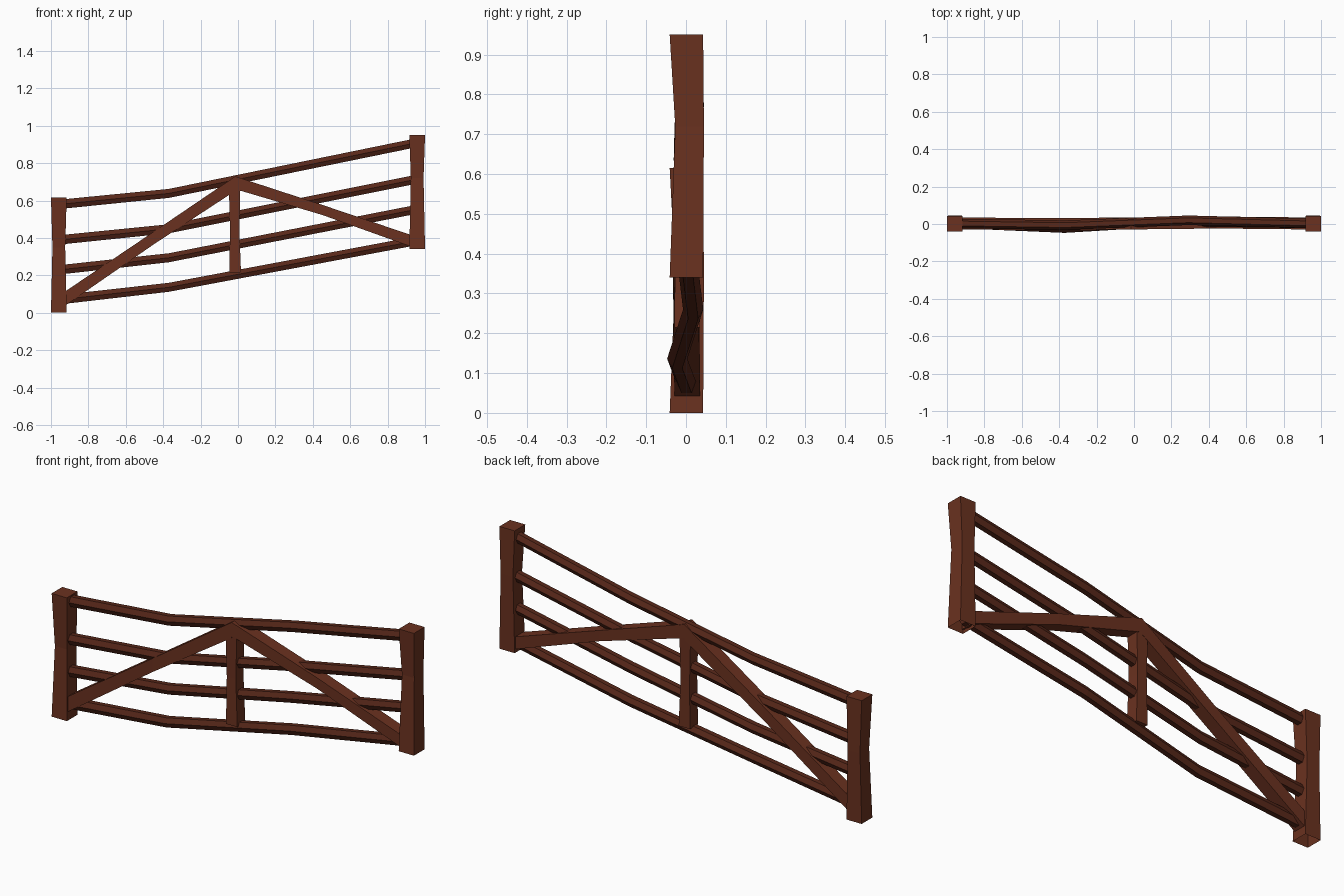
import bpy, bmesh, math
from mathutils import Vector

cube = bpy.data.objects.get("Cube")
if cube:
    bpy.data.objects.remove(cube, do_unlink=True)


def make_material(name, colour):
    mat = bpy.data.materials.new(name)
    mat.diffuse_color = colour
    mat.use_nodes = True
    mat.node_tree.nodes["Principled BSDF"].inputs["Base Color"].default_value = colour
    return mat


plank_wood = make_material("red_brown_wood", (0.145, 0.031, 0.014, 1))
rail_wood = make_material("dark_brown_wood", (0.098, 0.021, 0.010, 1))

X, Y, Z = Vector((1, 0, 0)), Vector((0, 1, 0)), Vector((0, 0, 1))


def sweep(name, stations, across, mat=plank_wood, sides=4, open_start=False):
    """Skin rings of (centre, half width, half depth) into a beam."""
    bm = bmesh.new()
    grow = 1 / math.cos(math.pi / sides)
    rings = []
    for centre, width, depth in stations:
        ring = []
        for i in range(sides):
            a = math.tau * (i + 0.5) / sides
            offset = across * math.cos(a) * width + Y * math.sin(a) * depth
            ring.append(bm.verts.new(Vector(centre) + offset * grow))
        rings.append(ring)
    for low, high in zip(rings, rings[1:]):
        for i in range(sides):
            j = (i + 1) % sides
            bm.faces.new((low[i], low[j], high[j], high[i]))
    if not open_start:
        bm.faces.new(rings[0])
    bm.faces.new(rings[-1])
    bmesh.ops.recalc_face_normals(bm, faces=bm.faces)
    mesh = bpy.data.meshes.new(name)
    bm.to_mesh(mesh)
    bm.free()
    mesh.materials.append(mat)
    bpy.context.collection.objects.link(bpy.data.objects.new(name, mesh))


# End posts, pinched at the waist and open underneath
for name, x, bottom, waist, top in (("right_post", -0.958, 0, 0.35, 0.615),
                                    ("left_post", 0.958, 0.34, 0.72, 0.95)):
    sweep(name, [((x, 0.001, bottom), 0.042, 0.042),
                 ((x, 0.009, waist), 0.034, 0.036),
                 ((x, 0.001, top), 0.042, 0.042)], X, open_start=True)

# Four six-sided rails, bent as the gate climbs the slope
rails = (("bottom_rail", 0.070, 0.136, 0.384, -0.022, 0.018),
         ("lower_rail", 0.230, 0.294, 0.552, -0.006, 0.012),
         ("upper_rail", 0.390, 0.449, 0.713, -0.006, 0.012),
         ("top_rail", 0.580, 0.638, 0.908, -0.006, 0.020))
for name, start, bend, end, front, back in rails:
    rise = bend + (end - bend) * 0.5
    sweep(name, [((-0.95, 0.003, start), 0.025, 0.022),
                 ((-0.37, front, bend), 0.024, 0.022),
                 ((0.29, back, rise), 0.024, 0.022),
                 ((0.95, 0.003, end), 0.024, 0.022)], Z, rail_wood, sides=6)

# Diagonal braces meeting at the peak
sweep("right_brace", [((-0.93, 0.003, 0.072), 0.038, 0.032),
                      ((-0.45, -0.001, 0.40), 0.034, 0.032),
                      ((-0.015, 0.003, 0.69), 0.039, 0.032)], Z)
sweep("left_brace", [((-0.015, 0.003, 0.695), 0.034, 0.032),
                     ((0.45, 0.008, 0.55), 0.027, 0.032),
                     ((0.93, 0.003, 0.383), 0.031, 0.032)], Z)

# Upright in the middle
sweep("centre_upright", [((-0.015, 0.003, 0.215), 0.031, 0.032),
                         ((-0.018, 0.003, 0.45), 0.025, 0.030),
                         ((-0.018, 0.003, 0.69), 0.031, 0.031)], X)
